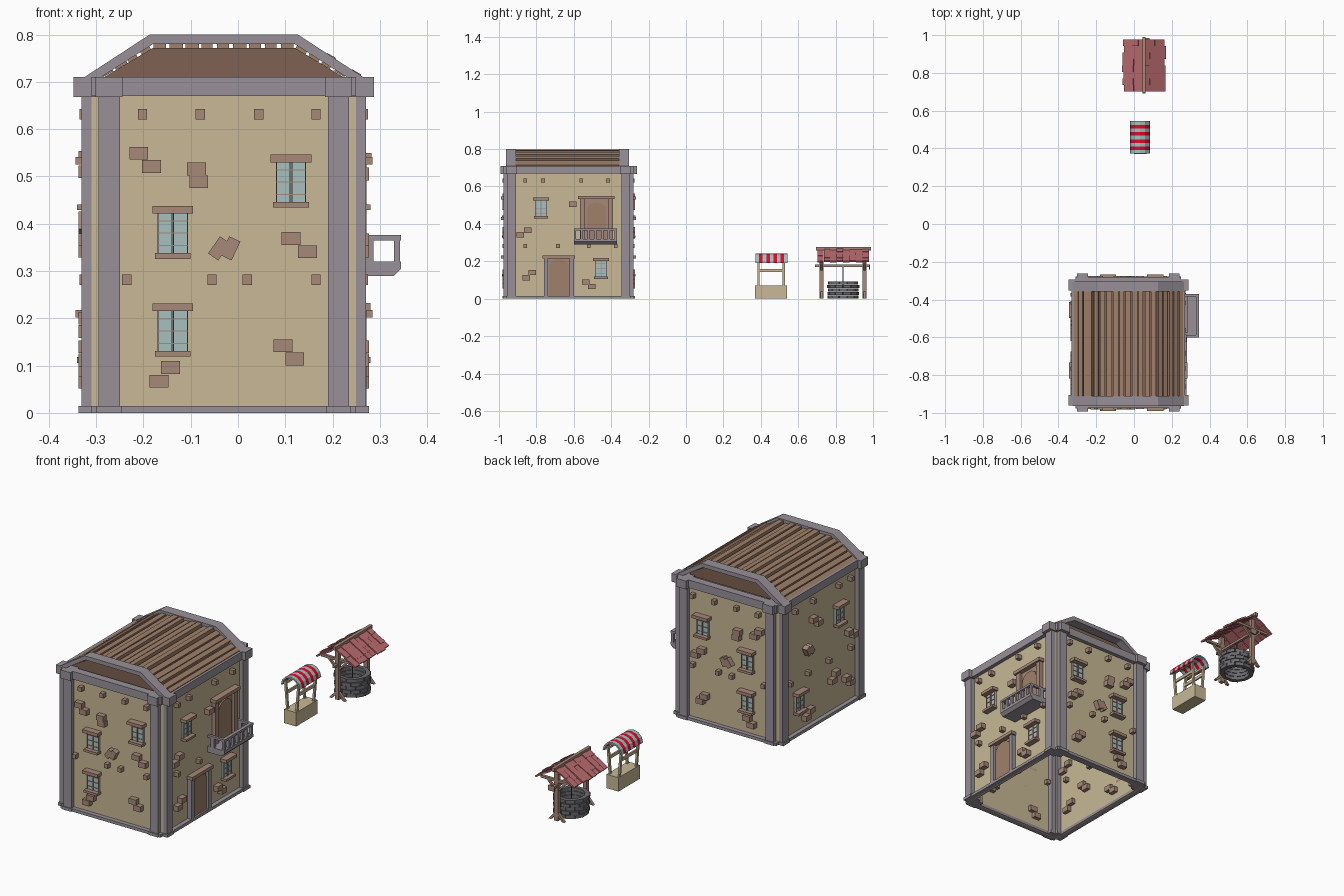
import bpy, bmesh, math, random
from mathutils import Matrix, Vector

random.seed(4)
if "Cube" in bpy.data.objects:
    bpy.data.objects.remove(bpy.data.objects["Cube"])


def material(name, rgb):
    lin = [(c / 255 / 12.92) if c < 11 else ((c / 255 + 0.055) / 1.055) ** 2.4 for c in rgb]
    m = bpy.data.materials.new(name)
    m.use_nodes = True
    m.diffuse_color = (*lin, 1)
    m.node_tree.nodes["Principled BSDF"].inputs["Base Color"].default_value = (*lin, 1)
    return m


PLASTER = material("tan plaster", (200, 185, 150))
GREY = material("trim grey", (152, 145, 152))
BRICK = material("brick brown", (166, 136, 120))
PLANK = material("plank brown", (160, 128, 106))
DARK = material("dark brown", (126, 98, 82))
GLASS = material("pale blue", (168, 192, 192))
RED = material("awning red", (222, 10, 40))
TILE = material("tile pink", (186, 106, 110))
STONE = material("well grey", (108, 108, 112))
WORLD = Matrix.Identity(4)


class Part:
    """Collects boxes and prisms into one named object."""
    def __init__(self, name, mat):
        self.name, self.mat, self.bm = name, mat, bmesh.new()

    def box(self, a, b, M=WORLD):
        mid = [(p + q) / 2 for p, q in zip(a, b)]
        size = [abs(q - p) for p, q in zip(a, b)]
        bmesh.ops.create_cube(self.bm, size=1, matrix=M @ Matrix.Translation(mid) @ Matrix.Diagonal((*size, 1)))

    def prism(self, pts, d0, d1, M=WORLD):
        rings = [[self.bm.verts.new(M @ Vector((u, d, z))) for u, z in pts] for d in (d0, d1)]
        for r in rings:
            self.bm.faces.new(r)
        for i in range(len(pts)):
            j = (i + 1) % len(pts)
            self.bm.faces.new((rings[0][i], rings[0][j], rings[1][j], rings[1][i]))

    def done(self):
        bmesh.ops.recalc_face_normals(self.bm, faces=self.bm.faces)
        me = bpy.data.meshes.new(self.name)
        self.bm.to_mesh(me)
        self.bm.free()
        me.materials.append(self.mat)
        bpy.context.collection.objects.link(bpy.data.objects.new(self.name, me))


def frame(u, out, origin):
    """Wall frame: local x runs along the wall, y points out, z is up."""
    m = Matrix((u, out, (0, 0, 1))).transposed().to_4x4()
    m.translation = origin
    return m


X, Y = Vector((1, 0, 0)), Vector((0, 1, 0))
CX, CY, HX, HY = -0.03, -0.628, 0.28, 0.327
FRONT = frame(X, -Y, (0, CY - HY, 0))
BACK = frame(X, Y, (0, CY + HY, 0))
LEFT = frame(Y, X, (CX + HX, 0, 0))
RIGHT = frame(Y, -X, (CX - HX, 0, 0))

# Wall layouts: windows, small beam ends, bricks (all as u, z)
FB_WIN = [(-0.138, 0.38), (0.112, 0.488), (-0.138, 0.173)]
FB_ENDS = [(u, 0.632) for u in (-0.202, -0.08, 0.044, 0.165)] + [(u, 0.282) for u in (-0.235, -0.055, 0.02, 0.165)]
FB_BRICKS = [(-0.21, 0.549), (-0.183, 0.521), (-0.088, 0.516), (-0.083, 0.489), (0.112, 0.369),
             (0.147, 0.341), (0.095, 0.142), (0.12, 0.114), (-0.143, 0.096), (-0.167, 0.067)]
S_WIN = [(-0.775, 0.483), (-0.455, 0.16)]
S_ENDS = [(u, 0.632) for u in (-0.86, -0.765, -0.56, -0.417)] + [(u, 0.282) for u in (-0.86, -0.685, -0.52, -0.375)]
S_BRICKS = [(-0.845, 0.366), (-0.885, 0.342), (-0.823, 0.14), (-0.855, 0.112), (-0.535, 0.09), (-0.503, 0.065)]
L_BRICKS = S_BRICKS + [(-0.605, 0.505)]
R_BRICKS = S_BRICKS + [(-0.56, 0.54), (-0.6, 0.51), (-0.74, 0.2), (-0.71, 0.172)]

walls = Part("plaster_walls", PLASTER)
trim = Part("corner_posts_and_cornice", GREY)
bricks = Part("wall_bricks", BRICK)
glass = Part("window_glass", GLASS)
bars = Part("window_bars", BRICK)
ledges = Part("window_lintels_and_sills", BRICK)

SIDES = [(FRONT, CX, HX, 0.265, FB_WIN, FB_ENDS, FB_BRICKS, (-0.028, 0.348)),
         (BACK, CX, HX, 0.265, FB_WIN, FB_ENDS, FB_BRICKS, (-0.028, 0.348)),
         (LEFT, CY, HY, HY, S_WIN, S_ENDS, L_BRICKS, None),
         (RIGHT, CY, HY, HY, S_WIN, S_ENDS, R_BRICKS, (-0.52, 0.4))]

for M, c, half, edge, wins, ends, brs, tilted in SIDES:
    walls.box((c - half, -0.01, 0), (c + half, 0, 0.7), M)
    trim.box((c - half, -0.012, 0), (c + half, 0.022, 0.015), M)
    trim.box((c - half, -0.02, 0.67), (c + half, 0.02, 0.71), M)
    # Each corner is a pair of posts with their own base and cap
    for s in (-1, 1):
        a, b = c + s * (edge - 0.045), c + s * edge
        trim.box((a, -0.035, 0), (b, 0.021, 0.69), M)
        trim.box((a - s * 0.006, -0.035, 0.668), (b + s * 0.006, 0.038, 0.71), M)
        trim.box((a - s * 0.004, -0.035, 0), (b + s * 0.004, 0.027, 0.015), M)
    for u, z in ends:
        bricks.box((u - 0.01, -0.03, z - 0.011), (u + 0.01, 0.025, z + 0.011), M)
    for u, z in brs:
        bricks.box((u - 0.02, -0.03, z - 0.0135), (u + 0.02, 0.027, z + 0.0135), M)
    if tilted:
        for du, ang in ((-0.012, 35), (0.012, 25)):
            T = M @ Matrix.Translation((tilted[0] + du, 0, tilted[1])) @ Matrix.Rotation(math.radians(ang), 4, 'Y')
            bricks.box((-0.013, -0.03, -0.022), (0.013, 0.027, 0.022), T)
    for u, z in wins:
        glass.box((u - 0.032, -0.005, z - 0.043), (u + 0.032, 0.008, z + 0.043), M)
        ledges.box((u - 0.043, -0.01, z + 0.042), (u + 0.043, 0.034, z + 0.058), M)
        ledges.box((u - 0.038, -0.01, z - 0.054), (u + 0.038, 0.03, z - 0.042), M)
        for du in (-0.031, -0.002, 0.002, 0.031):
            bars.box((u + du - 0.001, 0, z - 0.043), (u + du + 0.001, 0.012, z + 0.043), M)
        for dz in (-0.026, 0, 0.026):
            bars.box((u - 0.032, 0, z + dz - 0.001), (u + 0.032, 0.011, z + dz + 0.001), M)
for p in (walls, bricks, glass, bars, ledges):
    p.done()

# Gable frames and plank roof
gable = [(-0.325, 0.71), (-0.187, 0.8), (0.127, 0.8), (0.265, 0.71)]
inner = [(-0.29, 0.71), (-0.18, 0.78), (0.12, 0.78), (0.23, 0.71)]
for y in (-0.963, -0.358):
    for i in range(3):
        trim.prism([gable[i], gable[i + 1], inner[i + 1], inner[i]], y, y + 0.053)
trim.done()
core = Part("roof_core", DARK)
core.prism([(-0.3, 0.7), (-0.18, 0.772), (0.12, 0.772), (0.24, 0.7)], -0.925, -0.343)
core.done()
planks = Part("roof_planks", PLANK)
path = [Vector(p) for p in ((-0.32, 0.7), (-0.182, 0.778), (0.122, 0.778), (0.26, 0.7))]
for a, b, n in zip(path, path[1:], (5, 9, 5)):
    d = (b - a).normalized()
    up = Vector((-d.y, d.x))
    step = (b - a).length / n
    for i in range(n):
        p, q = a + d * (step * i + 0.003), a + d * (step * (i + 1) - random.uniform(0, 0.008))
        h = up * random.uniform(0.006, 0.02)
        planks.prism([p - up * 0.008, q - up * 0.008, q + h, p + h], -0.913, -0.355)
planks.done()


def arch(u0, u1, z0, z1):
    c, r = (u0 + u1) / 2, (u1 - u0) / 2
    rise = r * 0.8
    return [(u0, z0)] + [(c - r * math.cos(t * math.pi / 8), z1 - rise + rise * math.sin(t * math.pi / 8))
                         for t in range(9)] + [(u1, z0)]


# Doors on the balcony side
jambs = Part("lower_door_jambs", GREY)
for a, b in ((-0.76, -0.737), (-0.623, -0.6)):
    jambs.box((a, -0.01, 0), (b, 0.022, 0.216), LEFT)
jambs.done()
surround = Part("door_surrounds", BRICK)
surround.box((-0.737, -0.005, 0.01), (-0.623, 0.006, 0.216), LEFT)
surround.box((-0.766, -0.01, 0.215), (-0.594, 0.03, 0.232), LEFT)
surround.box((-0.54, -0.005, 0.31), (-0.417, 0.008, 0.535), LEFT)
for a, b in ((-0.567, -0.54), (-0.417, -0.39)):
    surround.box((a, -0.01, 0.31), (b, 0.022, 0.535), LEFT)
surround.box((-0.577, -0.01, 0.533), (-0.382, 0.032, 0.55), LEFT)
surround.done()
doors = Part("arched_doors", PLANK)
doors.prism(arch(-0.733, -0.627, 0.015, 0.212), 0, 0.013, LEFT)
doors.prism(arch(-0.53, -0.427, 0.315, 0.515), 0, 0.015, LEFT)
doors.done()

# Balcony
balcony = Part("balcony", GREY)
balcony.prism([(0.25, 0.29), (0.33, 0.29), (0.345, 0.305), (0.345, 0.32), (0.25, 0.32)], -0.6, -0.37)
balcony.box((0.328, -0.6, 0.365), (0.345, -0.37, 0.376))
for y in (-0.6, -0.383):
    balcony.box((0.25, y, 0.365), (0.345, y + 0.013, 0.376))
    balcony.box((0.265, y, 0.31), (0.287, y + 0.013, 0.37))
for i in range(7):
    y = -0.6 + i * 0.217 / 6
    balcony.box((0.33, y, 0.31), (0.343, y + 0.013, 0.37))
balcony.done()

# Market stall
stall = Part("stall_counter_and_posts", PLASTER)
stall.box((0, 0.37, 0), (0.067, 0.54, 0.07))
SX, SY = 0.033, 0.455
for sx in (-1, 1):
    for sy in (-1, 1):
        foot = [(SX + sx * 0.03, 0.06), (SX + sx * 0.02, 0.06), (SX + sx * 0.032, 0.205), (SX + sx * 0.042, 0.205)]
        stall.prism(foot, SY + sy * 0.062, SY + sy * 0.074)
    stall.box((SX + sx * 0.026, 0.385, 0.143), (SX + sx * 0.034, 0.525, 0.158))
    stall.box((SX + sx * 0.034, 0.38, 0.19), (SX + sx * 0.044, 0.53, 0.2))
stall.done()
stripes = [Part("awning_pale_stripes", GLASS), Part("awning_red_stripes", RED)]
arc = [(math.cos(math.pi * t / 6), math.sin(math.pi * t / 6)) for t in range(7)]
shell = [(SX + 0.053 * c, 0.19 + 0.052 * s) for c, s in arc] + [(SX + 0.045 * c, 0.19 + 0.043 * s) for c, s in reversed(arc)]
w = 0.172 / 9
for i in range(9):
    stripes[i % 2].prism(shell, 0.372 + i * w, 0.372 + (i + 1) * w)
for p in stripes:
    p.done()

# Well: ring of stones, posts, windlass and tiled roof
WX, WY = 0.053, 0.84
ring = Part("well_stones", STONE)
for row in range(5):
    for k in range(12):
        T = Matrix.Translation((WX, WY, row * 0.019)) @ Matrix.Rotation((k + row % 2 / 2) * math.tau / 12, 4, 'Z')
        ring.box((0.06, -0.02, 0), (0.078 + random.uniform(0, 0.007), 0.02, 0.017), T)
ring.done()
timber = Part("well_timber", BRICK)
for y in (0.725, 0.955):
    timber.box((WX - 0.01, y - 0.01, 0), (WX + 0.01, y + 0.01, 0.25))
    timber.box((WX - 0.09, y - 0.007, 0.195), (WX + 0.09, y + 0.007, 0.207))
    for s in (-1, 1):
        timber.prism([(WX, 0.05), (WX + s * 0.045, 0), (WX + s * 0.03, 0), (WX, 0.035)], y - 0.007, y + 0.007)
        timber.prism([(WX, 0.14), (WX + s * 0.06, 0.2), (WX + s * 0.045, 0.2), (WX, 0.15)], y - 0.006, y + 0.006)
timber.box((WX - 0.007, 0.69, 0.17), (WX + 0.007, 0.985, 0.182))
timber.box((WX - 0.004, 0.978, 0.155), (WX + 0.03, 0.985, 0.182))
timber.box((WX - 0.008, 0.695, 0.258), (WX + 0.008, 0.99, 0.276))
timber.done()
rope = Part("well_rope", DARK)
rope.box((WX - 0.002, WY - 0.002, 0.06), (WX + 0.002, WY + 0.002, 0.175))
rope.done()
tiles = Part("well_roof_tiles", TILE)
for s in (-1, 1):
    T = Matrix.Translation((WX, 0, 0.262)) @ Matrix.Diagonal((s, 1, 1, 1)) @ Matrix.Rotation(math.atan2(0.065, 0.11), 4, 'Y')
    for row in range(4):
        for k in range(8):
            y, j = 0.702 + k * 0.0345, random.uniform(-0.004, 0.004)
            lift = 0.004 * (k % 2) - 0.004 + j / 2
            tiles.box((row * 0.031, y, lift), (row * 0.031 + 0.034 + j, y + 0.034, lift + 0.008), T)
tiles.done()
